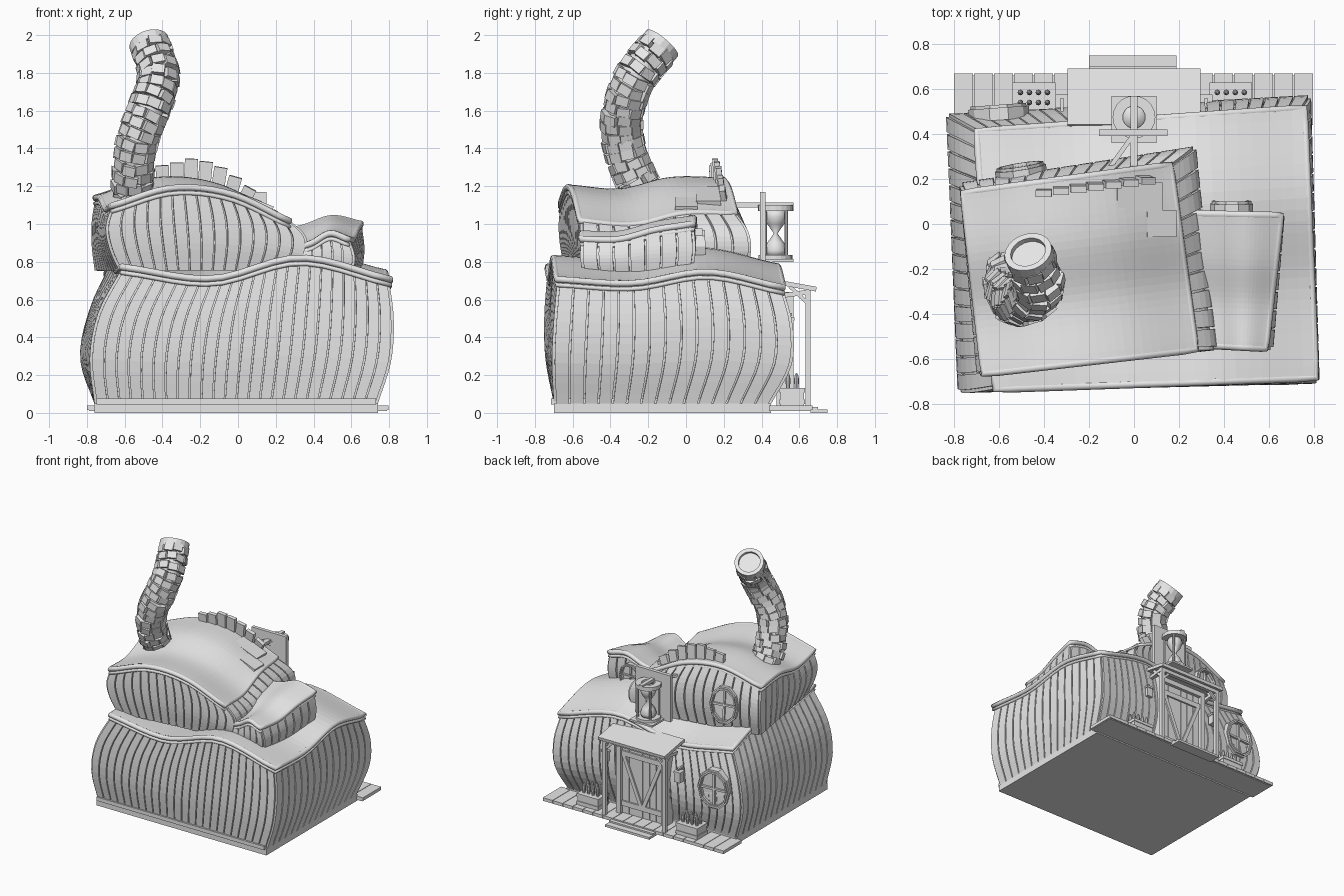
import bpy, bmesh, math, random
from mathutils import Vector, Matrix

random.seed(4)
if "Cube" in bpy.data.objects:
    bpy.data.objects.remove(bpy.data.objects["Cube"])

grey = bpy.data.materials.new("plain_grey")
grey.use_nodes = True
grey.diffuse_color = (0.8, 0.8, 0.8, 1)
grey.node_tree.nodes["Principled BSDF"].inputs["Base Color"].default_value = (0.8, 0.8, 0.8, 1)


# ---------- helpers ----------
def make(name, bm, thick=0, smooth=False):
    mesh = bpy.data.meshes.new(name)
    for f in bm.faces:
        f.smooth = smooth
    bm.to_mesh(mesh)
    bm.free()
    return add(name, mesh, thick)


def add(name, data, thick=0):
    data.materials.append(grey)
    ob = bpy.data.objects.new(name, data)
    bpy.context.scene.collection.objects.link(ob)
    if thick:
        mod = ob.modifiers.new("thickness", "SOLIDIFY")
        mod.thickness, mod.offset = thick, 0
    return ob


def tube(name, points, radius, closed=False):
    cu = bpy.data.curves.new(name, "CURVE")
    cu.dimensions = "3D"
    cu.bevel_depth, cu.bevel_resolution, cu.use_fill_caps = radius, 2, True
    sp = cu.splines.new("POLY")
    sp.points.add(len(points) - 1)
    for sp_point, p in zip(sp.points, points):
        sp_point.co = (*p, 1)
    sp.use_cyclic_u = closed
    return add(name, cu)


def box(bm, x, y, z):
    """Box between the two limits on each axis."""
    lo, hi = Vector((x[0], y[0], z[0])), Vector((x[1], y[1], z[1]))
    bmesh.ops.create_cube(bm, size=1, matrix=Matrix.Translation((lo + hi) / 2) @ Matrix.Diagonal((*(hi - lo), 1)))


def beam(bm, p, q, w, d):
    """Box bar from p to q, w wide and d deep."""
    p, q = Vector(p), Vector(q)
    az = (q - p).normalized()
    ref = Vector((0, 0, 1)) if abs(az.y) > 0.9 else Vector((0, 1, 0))
    ax = ref.cross(az).normalized()
    rot = Matrix((ax, az.cross(ax), az)).transposed().to_4x4()
    scale = Matrix.Diagonal((w, d, (q - p).length, 1))
    bmesh.ops.create_cube(bm, size=1, matrix=Matrix.Translation((p + q) / 2) @ rot @ scale)


def grid(bm, fn, nu, nv):
    vs = [[bm.verts.new(fn(i / nu, j / nv)) for j in range(nv + 1)] for i in range(nu + 1)]
    for i in range(nu):
        for j in range(nv):
            bm.faces.new((vs[i][j], vs[i + 1][j], vs[i + 1][j + 1], vs[i][j + 1]))


def lathe(bm, profile, n, matrix=Matrix(), closed=False):
    rings = [[bm.verts.new(matrix @ Vector((r * math.cos(k * math.tau / n), r * math.sin(k * math.tau / n), z)))
              for k in range(n)] for r, z in profile]
    pairs = list(zip(rings, rings[1:] + rings[:1]))
    for a, b in pairs if closed else pairs[:-1]:
        for k in range(n):
            bm.faces.new((a[k], a[(k + 1) % n], b[(k + 1) % n], b[k]))
    if not closed:
        bm.faces.new(rings[0][::-1])
        bm.faces.new(rings[-1])


def curve(v, t):
    """Smooth interpolation through evenly spaced values."""
    n = len(v) - 1
    i = max(0, min(int(t * n), n - 1))
    s = t * n - i
    b, c = v[i], v[i + 1]
    a = v[i - 1] if i else 2 * b - c
    d = v[i + 2] if i + 2 <= n else 2 * c - b
    return b + (c - a) * (s / 2) + (2 * a - 5 * b + 4 * c - d) * (s * s / 2) + (3 * b - a - 3 * c + d) * (s ** 3 / 2)


SIDES = [lambda s: (s, 0), lambda s: (1, s), lambda s: (1 - s, 1), lambda s: (0, 1 - s)]


def crooked_storey(name, z0, levels, across, along, counts):
    """Bulging planked walls under a wavy roof sheet."""
    cols = [[Vector(lv[k]) for lv in levels] for k in range(4)]

    def pos(u, v, t):
        a, b, c, d = [curve(col, t) for col in cols]
        p = (a * (1 - u) + b * u) * (1 - v) + (d * (1 - u) + c * u) * v
        top = curve(across, u) + curve(along, v)
        return Vector((p.x, p.y, z0 + t * (top - z0)))

    def inset(u, v, t):
        return pos(0.012 + 0.976 * u, 0.012 + 0.976 * v, t)

    def eave(u, v):
        return pos(1.024 * u - 0.012, 1.024 * v - 0.012, 1)

    core, planks, roof = bmesh.new(), bmesh.new(), bmesh.new()
    for side, n in zip(SIDES, counts):
        grid(core, lambda s, t: inset(*side(s), t), 16, 10)
        for i in range(n):
            gap = 0.06
            grid(planks, lambda s, t: pos(*side((i + gap + s * (1 - 2 * gap)) / n), t * 0.985), 1, 12)
    grid(core, lambda v, u: inset(u, v, 0), 4, 4)
    grid(roof, eave, 24, 24)
    make(name + "_core", core)
    make(name + "_wall_planks", planks, 0.02)
    make(name + "_roof", roof, 0.03)
    rim = [eave(*side(k / 16)) for side in SIDES for k in range(16)]
    tube(name + "_roof_trim", rim, 0.018, True)
    tube(name + "_eave_moulding", [p - Vector((0, 0, 0.03)) for p in rim], 0.012, True)
    return pos


# ---------- three storeys ----------
crooked_storey("lower_house", 0.05, [
    [(-.75, -.69), (.73, -.69), (.73, .44), (-.75, .44)],
    [(-.775, -.735), (.80, -.70), (.77, .55), (-.825, .48)],
    [(-.73, -.74), (.815, -.69), (.775, .555), (-.79, .46)],
    [(-.60, -.72), (.79, -.67), (.74, .50), (-.68, .40)]],
    (.77, .71, .82, .71), (0, -.02, .04, -.04), (24, 15, 24, 16))
upper = crooked_storey("upper_house", 0.755, [
    [(-.62, -.63), (.29, -.53), (.22, .31), (-.75, .14)],
    [(-.67, -.655), (.35, -.55), (.265, .335), (-.765, .17)],
    [(-.69, -.665), (.35, -.55), (.25, .32), (-.765, .17)],
    [(-.655, -.655), (.26, -.55), (.15, .25), (-.745, .13)]],
    (1.1, 1.19, 1.16, 1.02), (0, -.02, .04, .04), (15, 10, 14, 10))
crooked_storey("side_dormer", 0.72, [
    [(.26, -.53), (.59, -.53), (.64, .02), (.18, .02)],
    [(.28, -.545), (.61, -.55), (.66, .04), (.18, .05)],
    [(.30, -.53), (.58, -.545), (.645, .03), (.2, .04)]],
    (.9, .93, .98, .95), (-.03, -.03, .02, .05), (6, 7, 6, 6))

# ---------- base, porch deck and step ----------
bm = bmesh.new()
box(bm, (-.76, .74), (-.7, .45), (0, .05))
box(bm, (-.75, .73), (-.715, .45), (.045, .075))
make("foundation", bm)
bm = bmesh.new()
for i in range(18):
    x = -.8 + i * 1.6 / 18
    box(bm, (x, x + .085), (.44, .67), (.015, .04))
box(bm, (-.79, .79), (.44, .66), (.01, .03))
box(bm, (-.2, .19), (.66, .75), (0, .018))
box(bm, (-.2, .19), (.66, .70), (0, .03))
make("porch_deck", bm)

# ---------- porch canopy, posts and door ----------
bm = bmesh.new()
beam(bm, (0, .44, .70), (0, .69, .655), .59, .025)
box(bm, (-.28, .28), (.63, .66), (.62, .65))
for side in (-1, 1):
    x = side * .265
    box(bm, (x - .014, x + .014), (.632, .66), (.03, .65))
    beam(bm, (x, .645, .58), (x, .55, .67), .02, .02)
    beam(bm, (x, .645, .56), (x - side * .08, .645, .64), .018, .018)
    beam(bm, (x, .5, .62), (x, .65, .64), .025, .025)
make("porch_canopy", bm)

bm = bmesh.new()
for i in range(6):
    x = -.18 + i * .06
    box(bm, (x + .002, x + .058), (.49, .545), (.04, .6))
for x in (-.2, .2):
    box(bm, (x - .02, x + .02), (.48, .57), (.04, .63))
box(bm, (-.22, .22), (.48, .57), (.6, .64))
for z in (.12, .52):
    box(bm, (-.18, .18), (.54, .558), (z - .02, z + .02))
for side in (-1, 1):
    beam(bm, (side * .01, .55, .13), (side * .165, .55, .51), .03, .016)
make("front_door", bm)

bm = bmesh.new()
for x in (-.32, .32):
    beam(bm, (x, .5, .52), (x, .56, .52), .015, .015)
    box(bm, (x - .025, x + .025), (.52, .57), (.42, .49))
    box(bm, (x - .03, x + .03), (.515, .575), (.49, .505))
make("lanterns", bm)

# ---------- planter boxes ----------
bm = bmesh.new()
for cx in (-.445, .43):
    box(bm, (cx - .09, cx + .09), (.5, .625), (.04, .13))
    for z in (.06, .12):
        box(bm, (cx - .095, cx + .095), (.495, .63), (z - .012, z + .012))
    for i in range(4):
        for y in (.54, .585):
            at = Matrix.Translation((cx - .06 + i * .04, y, .12))
            lathe(bm, [(.01, 0), (.013, .05), (.011, .075), (.003, .09)], 8, at)
make("planter_boxes", bm)

# ---------- round windows ----------
for name, at, turn, tilt, w, h in (("lower_window", (-.6, .482, .42), 4, 0, .135, .16),
                                   ("upper_window", (-.5, .215, .96), 9, 4, .115, .15),
                                   ("dormer_window", (.435, .055, .88), 0, 2, .095, .10)):
    place = (Matrix.Translation(at) @ Matrix.Rotation(math.radians(turn), 4, "Z")
             @ Matrix.Rotation(math.radians(tilt - 90), 4, "X") @ Matrix.Diagonal((w, h, 1, 1)))
    bm = bmesh.new()
    lathe(bm, [(.8, -.02), (.8, .035), (1, .035), (1, -.02)], 10, place, True)
    lathe(bm, [(.83, .02), (.83, .048), (.92, .048), (.92, .02)], 10, place, True)
    lathe(bm, [(.82, -.02), (.82, .014)], 10, place)
    for size in ((.12, 1.7, .03, 1), (1.7, .1, .03, 1)):
        bmesh.ops.create_cube(bm, size=1, matrix=place @ Matrix.Translation((0, 0, .015)) @ Matrix.Diagonal(size))
    make(name, bm)

# ---------- raised boards and patches on the upper roof ----------
bm = bmesh.new()
for i, top in enumerate((1.31, 1.325, 1.345, 1.33, 1.30, 1.25, 1.19)):
    x = -.39 + i * .066
    y = .19 + .14 * x
    beam(bm, (x, y + .02, 1.08), (x + .012 * (i - 1), y, top), .07, .03)
make("raised_back_boards", bm)
bm = bmesh.new()
for u, v, w, d in ((.84, .86, .2, .13), (.93, .7, .13, .12)):
    p = upper(u, v, 1) + Vector((0, 0, .012))
    half = Vector((w / 2, 0, -w * .2))
    beam(bm, p - half, p + half, .025, d)
make("roof_patches", bm)

# ---------- hanging hourglass sign ----------
bm = bmesh.new()
box(bm, (-.155, .15), (.392, .42), (.80, 1.17))
beam(bm, (0, .2, 1.1), (0, .57, 1.1), .03, .025)
beam(bm, (-.13, .22, 1.1), (0, .4, 1.1), .02, .02)
box(bm, (-.1, .1), (.36, .57), (.80, .815))
make("sign_bracket", bm)
bm = bmesh.new()
centre = Matrix.Translation((0, .475, 0))
lathe(bm, [(.05, 1.07), (.05, 1.1), (.095, 1.1), (.095, 1.07)], 20, centre, True)
lathe(bm, [(.09, .81), (.09, .835)], 20, centre)
for k in range(4):
    a = math.tau * (k + .5) / 4
    rod = centre @ Matrix.Translation((.078 * math.cos(a), .078 * math.sin(a), 0))
    lathe(bm, [(.009, .82), (.009, 1.08)], 8, rod)
make("hourglass_frame", bm)
bm = bmesh.new()
lathe(bm, [(.05, .83), (.06, .86), (.045, .9), (.01, .95), (.045, 1), (.06, 1.04), (.05, 1.075)], 16, centre)
make("hourglass_bulb", bm, smooth=True)

# ---------- crooked brick chimney ----------
path = [Vector(p) for p in ((-.55, -.19, 1.1), (-.555, -.28, 1.27), (-.53, -.335, 1.45), (-.465, -.33, 1.62),
                            (-.42, -.27, 1.78), (-.465, -.14, 1.94))]
tube("chimney_core", [curve(path, k / 30) for k in range(31)], .088)
bm = bmesh.new()
ROWS, PER_ROW = 17, 9
for row in range(ROWS):
    t = (row + .3) / ROWS
    p = curve(path, t)
    frame = Matrix.Translation(p) @ (curve(path, t + .01) - curve(path, t - .01)).to_track_quat("Z", "Y").to_matrix().to_4x4()
    for k in range(PER_ROW):
        spin = Matrix.Rotation(math.tau * (k + row % 2 / 2) / PER_ROW + random.uniform(-.06, .06), 4, "Z")
        shift = Matrix.Translation((random.uniform(.078, .092), 0, random.uniform(-.008, .008)))
        wobble = Matrix.Rotation(random.uniform(-.12, .12), 4, "X")
        bmesh.ops.create_cube(bm, size=1, matrix=frame @ spin @ shift @ wobble @ Matrix.Diagonal((.045, .068, .052, 1)))
make("chimney_bricks", bm)
bm = bmesh.new()
tip = (Matrix.Translation(path[-1]) @ (path[-1] - curve(path, .96)).to_track_quat("Z", "Y").to_matrix().to_4x4())
lathe(bm, [(.08, -.03), (.08, .025), (.108, .025), (.108, -.03)], 20, tip, True)
make("chimney_rim", bm)
